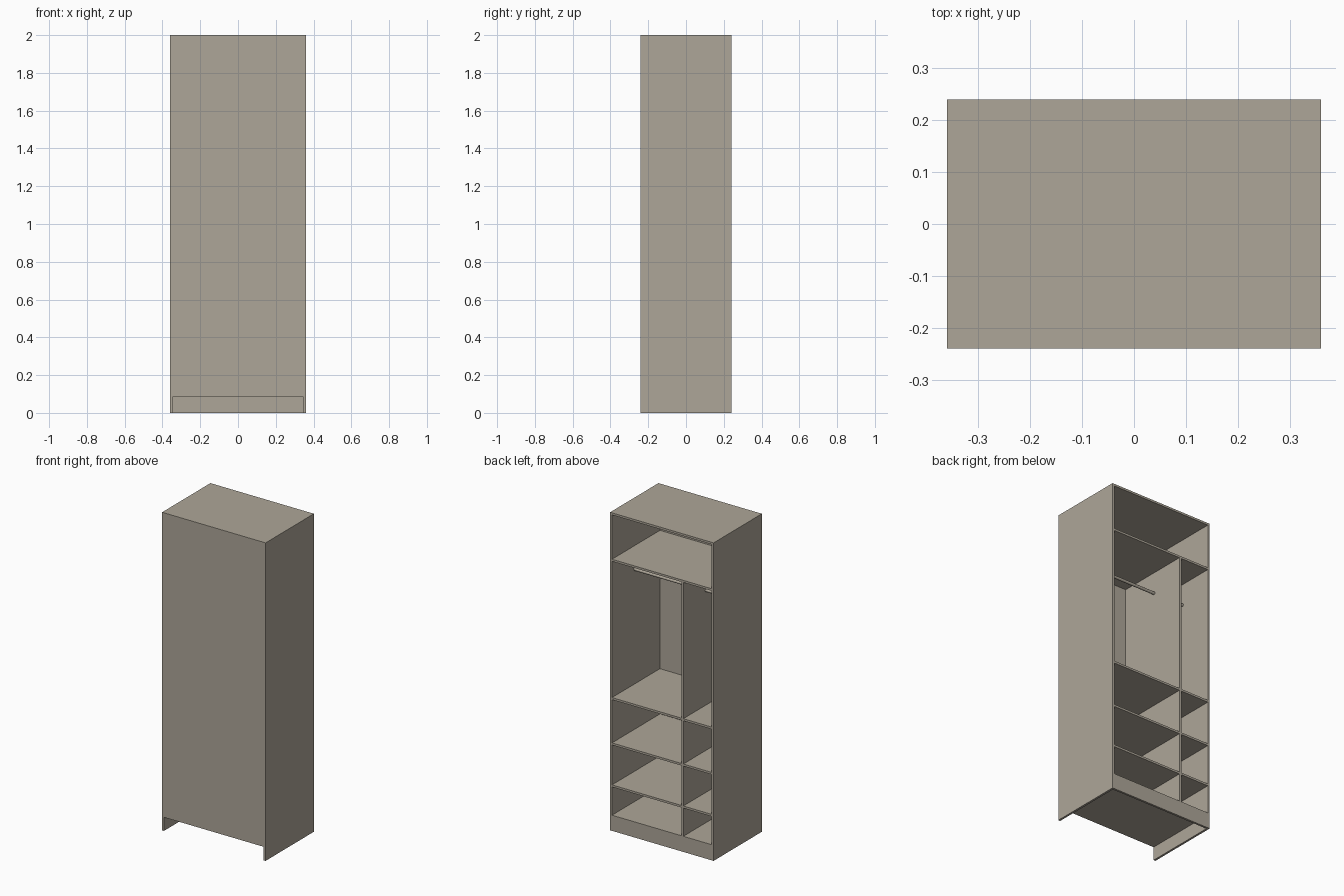
import bpy
import math

if "Cube" in bpy.data.objects:
    bpy.data.objects.remove(bpy.data.objects["Cube"])

W, D, H = 0.36, 0.24, 2.0      # half width, half depth, height
T = 0.0133                     # board thickness
BASE = 0.085                   # underside of the bottom board
PANEL = 0.004                  # thin closing panel
DIV = -0.143                   # centre of the upright divider
TOP_SHELF = 1.708              # top of the full-width upper shelf

wood = bpy.data.materials.new("warm_grey_board")
wood.diffuse_color = (0.42, 0.38, 0.315, 1)
wood.use_nodes = True
wood.node_tree.nodes["Principled BSDF"].inputs["Base Color"].default_value = wood.diffuse_color


def board(name, x, y, z):
    """Box given by (min, max) along each axis."""
    bpy.ops.mesh.primitive_cube_add(size=1, location=[sum(r) / 2 for r in (x, y, z)])
    o = bpy.context.object
    o.name = name
    o.scale = [r[1] - r[0] for r in (x, y, z)]
    bpy.ops.object.transform_apply(location=False, rotation=False, scale=True)
    o.data.materials.append(wood)


def rail(name, x0, x1):
    """Round hanging rail running along x."""
    bpy.ops.mesh.primitive_cylinder_add(vertices=20, radius=0.009, depth=x1 - x0,
                                        location=((x0 + x1) / 2, 0.015, 1.56),
                                        rotation=(0, math.pi / 2, 0))
    o = bpy.context.object
    o.name = name
    o.data.materials.append(wood)
    bpy.ops.object.shade_smooth_by_angle()


inner = (-W + T, W - T)
depth = (-D + PANEL, D)

# Carcass
board("left_side", (-W, -W + T), (-D, D), (0, H))
board("right_side", (W - T, W), (-D, D), (0, H))
board("top_board", inner, (-D, D), (H - T, H))
board("bottom_board", inner, depth, (BASE, BASE + T))
board("closing_panel", inner, (-D, -D + PANEL), (BASE, H - T))
board("plinth", inner, (D - T, D), (0, BASE))

# Upper shelf and upright divider
board("upper_shelf", inner, depth, (TOP_SHELF - T, TOP_SHELF))
board("divider", (DIV - T / 2, DIV + T / 2), depth, (BASE + T, TOP_SHELF - T))

# Shelves and hanging rail in both columns
columns = {"narrow": (-W + T, DIV - T / 2), "wide": (DIV + T / 2, W - T)}
for col, span in columns.items():
    for i, z in enumerate((0.289, 0.553, 0.838)):
        board(f"{col}_shelf_{i + 1}", span, depth, (z - T, z))
    rail(f"{col}_hanging_rail", *span)
